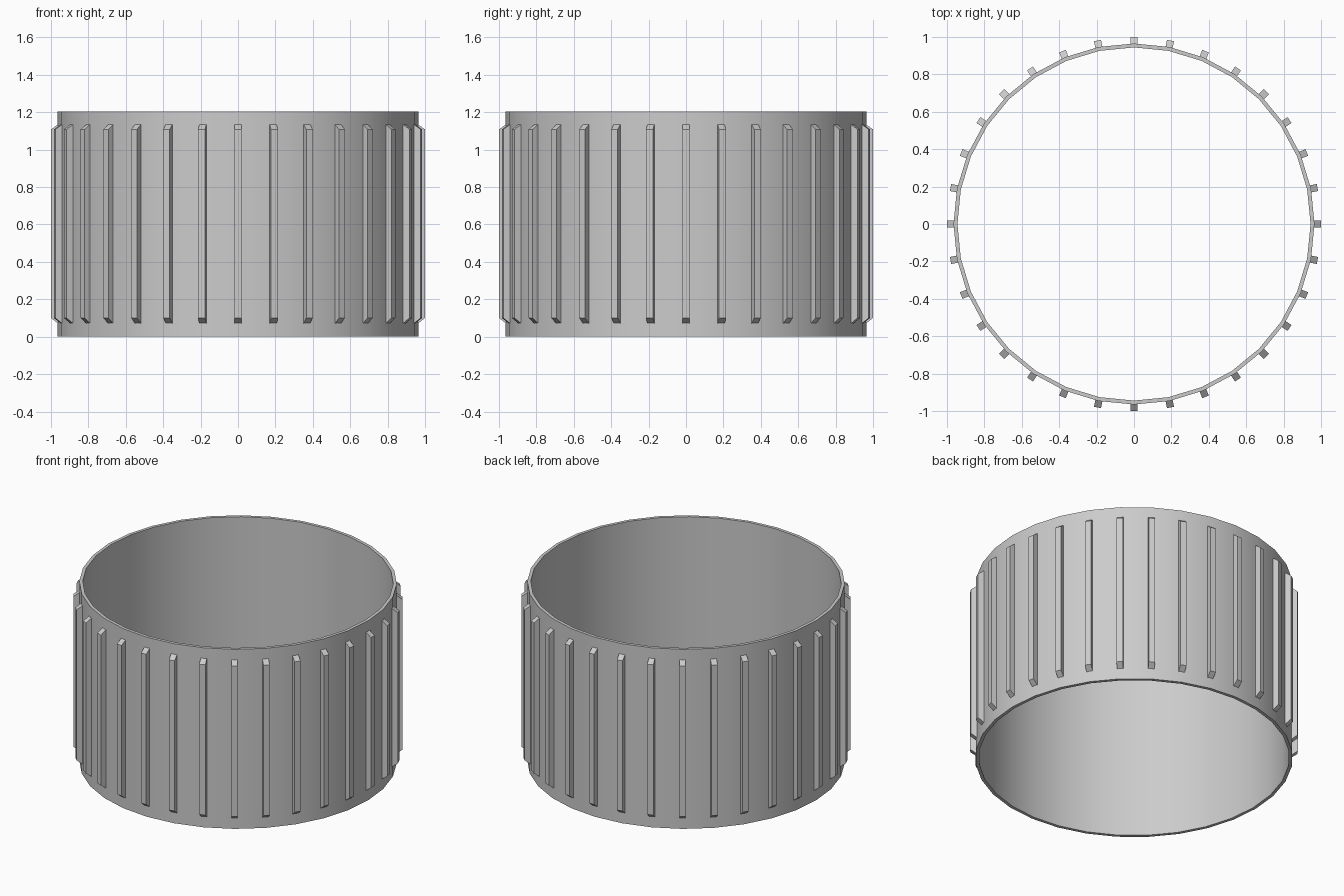
import bpy, math
from math import cos, sin, tau

if "Cube" in bpy.data.objects:
    bpy.data.objects.remove(bpy.data.objects["Cube"])

N = 32                      # sides of the band, one rib per corner
R_OUT, R_IN, H = 0.965, 0.944, 1.204


def make(name, verts, faces):
    me = bpy.data.meshes.new(name)
    me.from_pydata(verts, [], faces)
    me.update()
    ob = bpy.data.objects.new(name, me)
    bpy.context.collection.objects.link(ob)
    return ob


# Open band: rectangular profile swept around z
profile = [(R_OUT, 0), (R_OUT, H), (R_IN, H), (R_IN, 0)]
verts = [(r * cos(tau * i / N), r * sin(tau * i / N), z)
         for i in range(N) for r, z in profile]
faces = [(i * 4 + k, (i + 1) % N * 4 + k,
          (i + 1) % N * 4 + (k + 1) % 4, i * 4 + (k + 1) % 4)
         for i in range(N) for k in range(4)]
band = make("band", verts, faces)
bpy.context.view_layer.objects.active = band
band.select_set(True)
bpy.ops.object.shade_smooth_by_angle(angle=math.radians(30))

# Vertical grip ribs: trapezoid side profile with sloped ends
rib_profile = [(0.957, 0.067), (1.0, 0.1), (1.0, 1.108), (0.957, 1.139)]
HALF = 0.019
verts, faces = [], []
for i in range(N):
    c, s = cos(tau * i / N), sin(tau * i / N)
    b = len(verts)
    for t in (-HALF, HALF):
        verts += [(r * c - t * s, r * s + t * c, z) for r, z in rib_profile]
    faces += [(b, b + 1, b + 2, b + 3), (b + 7, b + 6, b + 5, b + 4)]
    faces += [(b + k, b + 4 + k, b + 4 + (k + 1) % 4, b + (k + 1) % 4)
              for k in range(4)]
make("grip_ribs", verts, faces)
